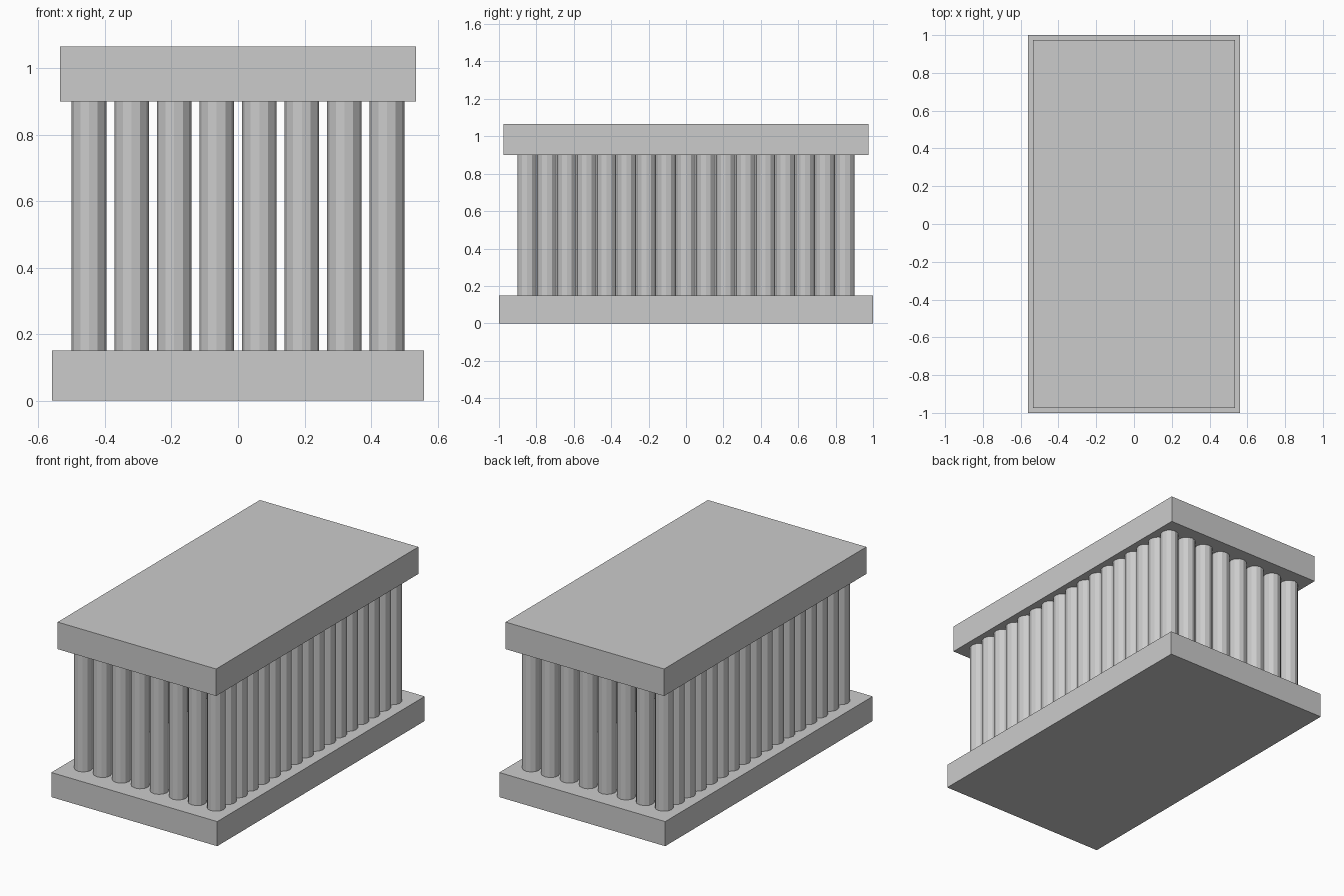
import bpy

if "Cube" in bpy.data.objects:
    bpy.data.objects.remove(bpy.data.objects["Cube"])

COLS_X, COLS_Y = 8, 17
HALF_X, HALF_Y = 0.448, 0.85
RADIUS = 0.052
Z0, Z1 = 0.15, 0.90


def slab(name, sx, sy, z0, z1):
    bpy.ops.mesh.primitive_cube_add(size=1, location=(0, 0, (z0 + z1) / 2))
    ob = bpy.context.object
    ob.name = ob.data.name = name
    ob.scale = (sx, sy, z1 - z0)
    bpy.ops.object.transform_apply(location=False, rotation=False, scale=True)
    return ob


# Stepped base and roof slab
slab("base", 1.12, 2.0, 0.0, Z0)
slab("roof_slab", 1.07, 1.95, Z1, 1.065)

# One faceted column, its mesh shared by the whole ring
bpy.ops.mesh.primitive_cylinder_add(vertices=12, radius=RADIUS, depth=Z1 - Z0)
first = bpy.context.object
mesh = first.data
mesh.name = "column"
bpy.data.objects.remove(first)

# Ring of columns around the perimeter, hollow inside
for i in range(COLS_X):
    for j in range(COLS_Y):
        if i in (0, COLS_X - 1) or j in (0, COLS_Y - 1):
            col = bpy.data.objects.new(f"column_{i}_{j}", mesh)
            col.location = (-HALF_X + 2 * HALF_X * i / (COLS_X - 1),
                            -HALF_Y + 2 * HALF_Y * j / (COLS_Y - 1),
                            (Z0 + Z1) / 2)
            bpy.context.collection.objects.link(col)
